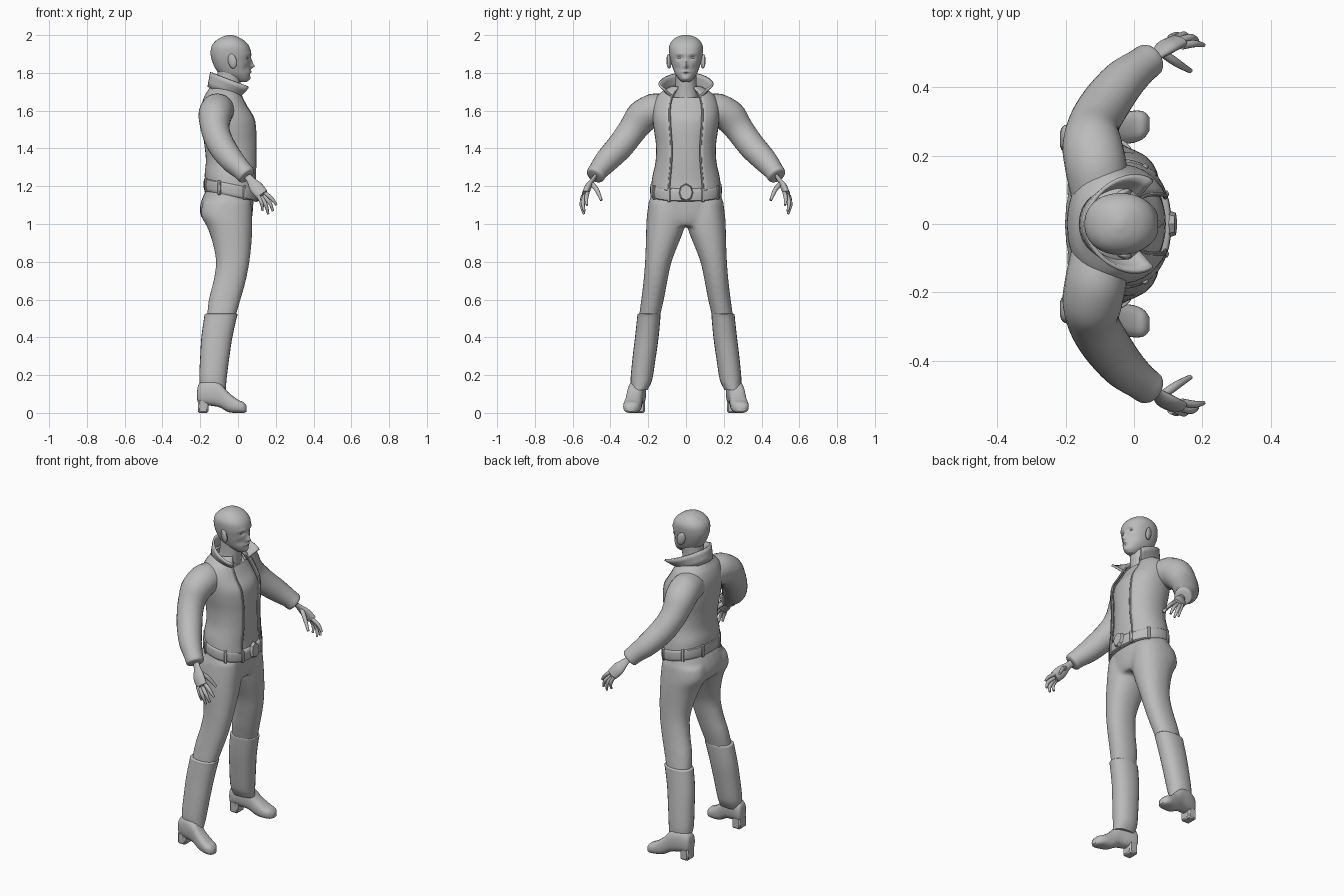
import bpy, bmesh, math
from mathutils import Vector, Matrix

cube = bpy.data.objects.get("Cube")
if cube:
    bpy.data.objects.remove(cube, do_unlink=True)

grey = bpy.data.materials.new("plain_grey")
grey.use_nodes = True
GREY = (0.5, 0.5, 0.5, 1)
grey.diffuse_color = GREY
grey.node_tree.nodes["Principled BSDF"].inputs["Base Color"].default_value = GREY


def finish(name, bm, angle=40):
    bmesh.ops.recalc_face_normals(bm, faces=bm.faces)
    me = bpy.data.meshes.new(name)
    bm.to_mesh(me)
    bm.free()
    me.materials.append(grey)
    ob = bpy.data.objects.new(name, me)
    bpy.context.collection.objects.link(ob)
    bpy.ops.object.select_all(action='DESELECT')
    ob.select_set(True)
    bpy.context.view_layer.objects.active = ob
    bpy.ops.object.shade_smooth_by_angle(angle=math.radians(angle))
    return ob


def spline(rings, sub):
    """Catmull-Rom interpolation of (centre, u, v) rings."""
    out = []
    for i in range(len(rings) - 1):
        q = [rings[max(0, min(len(rings) - 1, i + k))] for k in (-1, 0, 1, 2)]
        for j in range(sub):
            t = j / sub
            out.append([b + (c - a) * t / 2 + (a - 2.5 * b + 2 * c - d / 2) * t * t
                        + (1.5 * (b - c) + (d - a) / 2) * t ** 3 for a, b, c, d in zip(*q)])
    return out + [list(rings[-1])]


def loft(rings, n=24, sub=4, power=2.2, caps=True, skip=None, bm=None):
    """Skin superellipse rings; skip drops the columns in front of an opening."""
    bm = bm or bmesh.new()
    rows = []
    for c, u, v in spline(rings, sub):
        row = []
        for k in range(n):
            a = 2 * math.pi * k / n
            co, si = math.cos(a), math.sin(a)
            e = 2 / power
            row.append(bm.verts.new(c + u * math.copysign(abs(co) ** e, co)
                                    + v * math.copysign(abs(si) ** e, si)))
        rows.append(row)
    for r0, r1 in zip(rows, rows[1:]):
        for k in range(n):
            if skip and (k < skip or k >= n - skip):
                continue
            m = (k + 1) % n
            bm.faces.new((r0[k], r0[m], r1[m], r1[k]))
    if caps:
        bm.faces.new(rows[0])
        bm.faces.new(rows[-1])
    return bm


def level(z, x0, x1, y0, y1=None, tilt=0.0, grow=0.0):
    """Horizontal ring from its extents; one y value means symmetric."""
    if y1 is None:
        y0, y1 = -y0, y0
    rx, ry = (x1 - x0) / 2 + grow, (y1 - y0) / 2 + grow
    return (Vector(((x0 + x1) / 2, (y0 + y1) / 2, z)), Vector((rx, 0, -tilt * rx)), Vector((0, ry, 0)))


def tube(points, s=1, wide=1.0, n=16, sub=4, bm=None, side=(0, 0, 1)):
    """Round limb along (x, y, z, radius) points, mirrored by s."""
    P = [Vector((p[0], p[1] * s, p[2])) for p in points]
    rings = []
    for i, p in enumerate(P):
        d = (P[min(i + 1, len(P) - 1)] - P[max(i - 1, 0)]).normalized()
        u = d.cross(Vector((side[0], side[1] * s, side[2]))).normalized()
        rings.append((p, u * points[i][3] * wide, u.cross(d) * points[i][3]))
    return loft(rings, n, sub, 2, bm=bm)


def block(name, loc, size, rot=None, bevel=0.004):
    bm = bmesh.new()
    m = Matrix.Translation(loc) @ (rot or Matrix()) @ Matrix.Diagonal((*size, 1))
    bmesh.ops.create_cube(bm, size=1, matrix=m)
    bmesh.ops.bevel(bm, geom=bm.edges[:], offset=bevel, segments=1, affect='EDGES')
    return finish(name, bm)


def disc(name, loc, normal, r, depth, n, squash=1.0):
    rot = Vector(normal).to_track_quat('Z', 'Y').to_matrix().to_4x4()
    bm = bmesh.new()
    bmesh.ops.create_cone(bm, cap_ends=True, segments=n, radius1=r, radius2=r * 0.85, depth=depth,
                          matrix=Matrix.Translation(loc) @ rot @ Matrix.Diagonal((squash, 1, 1, 1)))
    return finish(name, bm)


def thicken(ob, t, offset=1):
    mod = ob.modifiers.new("thickness", 'SOLIDIFY')
    mod.thickness, mod.offset = t, offset


# Head: lofted skull, then face features pushed in or out
skull = [(1.752, -.01, .045, .02), (1.766, -.04, .059, .036), (1.79, -.09, .064, .055),
         (1.82, -.118, .066, .068), (1.86, -.136, .066, .08), (1.90, -.145, .07, .088),
         (1.94, -.14, .06, .089), (1.97, -.118, .035, .074), (1.99, -.085, 0, .048), (2.0, -.055, -.03, .015)]
bm = loft([level(*r) for r in skull], 64, 6)
FEATURES = [(0, 1.835, .021, .010, .011), (0, 1.855, .012, .008, .016), (0, 1.805, .008, .02, .006),
            (.034, 1.88, -.012, .016, .010), (.034, 1.902, .004, .02, .007), (0, 1.77, .006, .016, .01),
            (.045, 1.825, -.007, .016, .018), (0, 1.796, -.004, .018, .004)]
for v in bm.verts:
    if v.co.x > 0:
        y, z = abs(v.co.y), v.co.z
        v.co.x += sum(d * math.exp(-((y - fy) / wy) ** 2 - ((z - fz) / wz) ** 2)
                      for fy, fz, d, wy, wz in FEATURES)
finish("head", bm, 60)
finish("neck", loft([level(1.6, -.13, .01, .07), level(1.68, -.125, .008, .064),
                     level(1.74, -.112, .012, .056), level(1.82, -.108, .02, .056)]))

# Torso: shirt inside an open jacket
torso = [(1.2, -.165, .1, .174, None, .2), (1.25, -.166, .097, .168, None, .15),
         (1.33, -.160, .100, .151, None, .05), (1.42, -.168, .101, .149), (1.5, -.181, .100, .16),
         (1.56, -.186, .090, .166), (1.62, -.184, .052, .165), (1.67, -.17, .024, .145),
         (1.70, -.152, .008, .11), (1.72, -.14, -.005, .075)]
finish("shirt", loft([level(*r, grow=-.008) for r in torso[:-2]], 40))
jacket = finish("jacket", loft([level(*r) for r in torso], 40, caps=False, skip=3))
thicken(jacket, .010)
# Raised edging down both sides of the opening
for s, side in ((1, "left"), (-1, "right")):
    edge = []
    for r in torso[:-1]:
        c, u, v = level(*r, grow=.006)
        a, e = math.radians(28), 2 / 2.2
        p = c + u * math.cos(a) ** e + v * math.sin(a) ** e
        edge.append((p.x, p.y, p.z, .006))
    finish(side + "_jacket_edge", tube(edge, s, n=8, side=(0, 1, 0)))

# Collar: flared band open at the front
bm = bmesh.new()
rows = []
for i in range(29):
    a = math.radians(40 + 280 * i / 28)
    co, si = math.cos(a), math.sin(a)
    low = Vector((-.068 + .088 * co, .095 * si, 1.69 - .035 * co))
    high = Vector((-.03 + .112 * co, .1 * si + math.copysign(.035 * (1 + co), si) * min(1, abs(si) * 2),
                   1.758 - .045 * co))
    rows.append([bm.verts.new(low.lerp(high, t)) for t in (0, .35, .7, 1)])
for r0, r1 in zip(rows, rows[1:]):
    for k in range(3):
        bm.faces.new((r0[k], r1[k], r1[k + 1], r0[k + 1]))
thicken(finish("collar", bm), .012, 0)

# Belt with buckle and loops
belt = [level(z, -.172, .1, .18, tilt=.2, grow=g) for z, g in
        ((1.147, 0), (1.152, .008), (1.18, .01), (1.208, .008), (1.213, 0))]
finish("belt", loft(belt, 40, 2))
disc("belt_buckle", (.114, 0, 1.167), (1, 0, .1), .048, .016, 8, .8)
for i, deg in enumerate((28, 62, 115, 155, 205, 245, 298, 332)):
    a = math.radians(deg)
    p = Vector((-.036 + .148 * math.cos(a), .191 * math.sin(a), 1.18 - .029 * math.cos(a)))
    block(f"belt_loop_{i + 1}", p, (.014, .018, .076), Matrix.Rotation(a, 4, 'Z'))

# Trousers: pelvis and both legs blended into one skin
bm = loft([level(1.2, -.16, .085, .172), level(1.14, -.188, .083, .19), level(1.08, -.203, .08, .2),
           level(1.03, -.19, .074, .195), level(.99, -.14, .06, .14)])
leg = [(1.12, -.185, .07, .005, .197), (1.05, -.197, .076, .004, .207), (.98, -.162, .076, .008, .211),
       (.9, -.135, .072, .038, .213), (.8, -.117, .061, .076, .217), (.7, -.13, .042, .098, .225),
       (.6, -.155, .014, .117, .237), (.5, -.166, -.015, .14, .25), (.45, -.17, -.025, .145, .25)]
boot = [(.525, -.165, -.015, .148, .246), (.522, -.176, -.002, .137, .256), (.5, -.18, -.008, .136, .259),
        (.4, -.194, -.03, .145, .27), (.3, -.2, -.045, .159, .282), (.2, -.205, -.058, .174, .292),
        (.16, -.203, -.062, .184, .293), (.12, -.198, -.065, .205, .29)]
for s in (1, -1):
    loft([level(z, a, b, *sorted((s * c, s * d))) for z, a, b, c, d in leg], bm=bm)
pants = finish("trousers", bm, 180)
mod = pants.modifiers.new("blend", 'REMESH')
mod.mode, mod.voxel_size, mod.use_smooth_shade = 'VOXEL', .011, True
mod = pants.modifiers.new("soften", 'SMOOTH')
mod.iterations = 6

# Paired parts; left is the figure's own left
foot = [(-.216, .07, .12, .022), (-.205, .045, .155, .038), (-.16, .04, .175, .044), (-.1, .03, .16, .043),
        (-.05, .004, .108, .045), (0, 0, .07, .047), (.03, 0, .056, .038), (.046, .006, .036, .018)]
sleeve = [(-.1, .09, 1.6, .085), (-.112, .17, 1.6, .09), (-.122, .235, 1.565, .087), (-.118, .29, 1.49, .075),
          (-.085, .35, 1.41, .072), (-.03, .42, 1.335, .064), (.02, .462, 1.285, .053),
          (.045, .48, 1.258, .05), (.05, .484, 1.252, .036)]
palm = [(.03, .465, 1.275, .02), (.065, .492, 1.235, .021), (.095, .518, 1.195, .036), (.128, .535, 1.155, .034)]
fingers = {"index": [(.14, .522, 1.165), (.178, .528, 1.135), (.204, .524, 1.1)],
           "middle": [(.132, .536, 1.15), (.168, .546, 1.112), (.185, .538, 1.068)],
           "ring": [(.122, .544, 1.145), (.148, .553, 1.1), (.16, .54, 1.053)],
           "little": [(.108, .545, 1.15), (.126, .552, 1.11), (.13, .54, 1.07)],
           "thumb": [(.085, .5, 1.215), (.125, .472, 1.18), (.165, .448, 1.125)]}
for s, side in ((1, "left"), (-1, "right")):
    finish(side + "_boot_shaft", loft([level(z, a, b, *sorted((s * c, s * d))) for z, a, b, c, d in boot]))
    finish(side + "_boot_foot", loft([(Vector((x, s * (.285 + .17 * x), (z0 + z1) / 2)), Vector((0, w, 0)),
                                       Vector((0, 0, (z1 - z0) / 2))) for x, z0, z1, w in foot], power=2.6))
    block(side + "_boot_heel", (-.185, s * .253, .035), (.055, .07, .07), bevel=.008)
    finish(side + "_sleeve", tube(sleeve, s, n=24))
    bm = tube(palm, s, wide=.5, side=(.7, -.2, .7))
    for name, pts in fingers.items():
        r = .012 if name == "thumb" else .0105
        tube([(*p, r * k) for p, k in zip(pts, (1.1, 1, .6))], s, n=10, bm=bm)
    finish(side + "_hand", bm, 60)
    disc(side + "_shoulder_patch", (-.113, s * .236, 1.648), (-.05, s * .6, .8), .032, .022, 8)
    # Ear: flattened oval leaning back
    bm = bmesh.new()
    bmesh.ops.create_uvsphere(bm, u_segments=16, v_segments=10, radius=1,
                              matrix=Matrix.Translation((-.03, s * .09, 1.862))
                              @ Matrix.Rotation(-.2, 4, 'Y') @ Matrix.Rotation(s * .35, 4, 'Z')
                              @ Matrix.Diagonal((.024, .012, .04, 1)))
    finish(side + "_ear", bm)
    # Eyeball
    bm = bmesh.new()
    bmesh.ops.create_uvsphere(bm, u_segments=16, v_segments=10, radius=1,
                              matrix=Matrix.Translation((.046, s * .033, 1.88)) @ Matrix.Diagonal((.009, .013, .007, 1)))
    finish(side + "_eye", bm)
